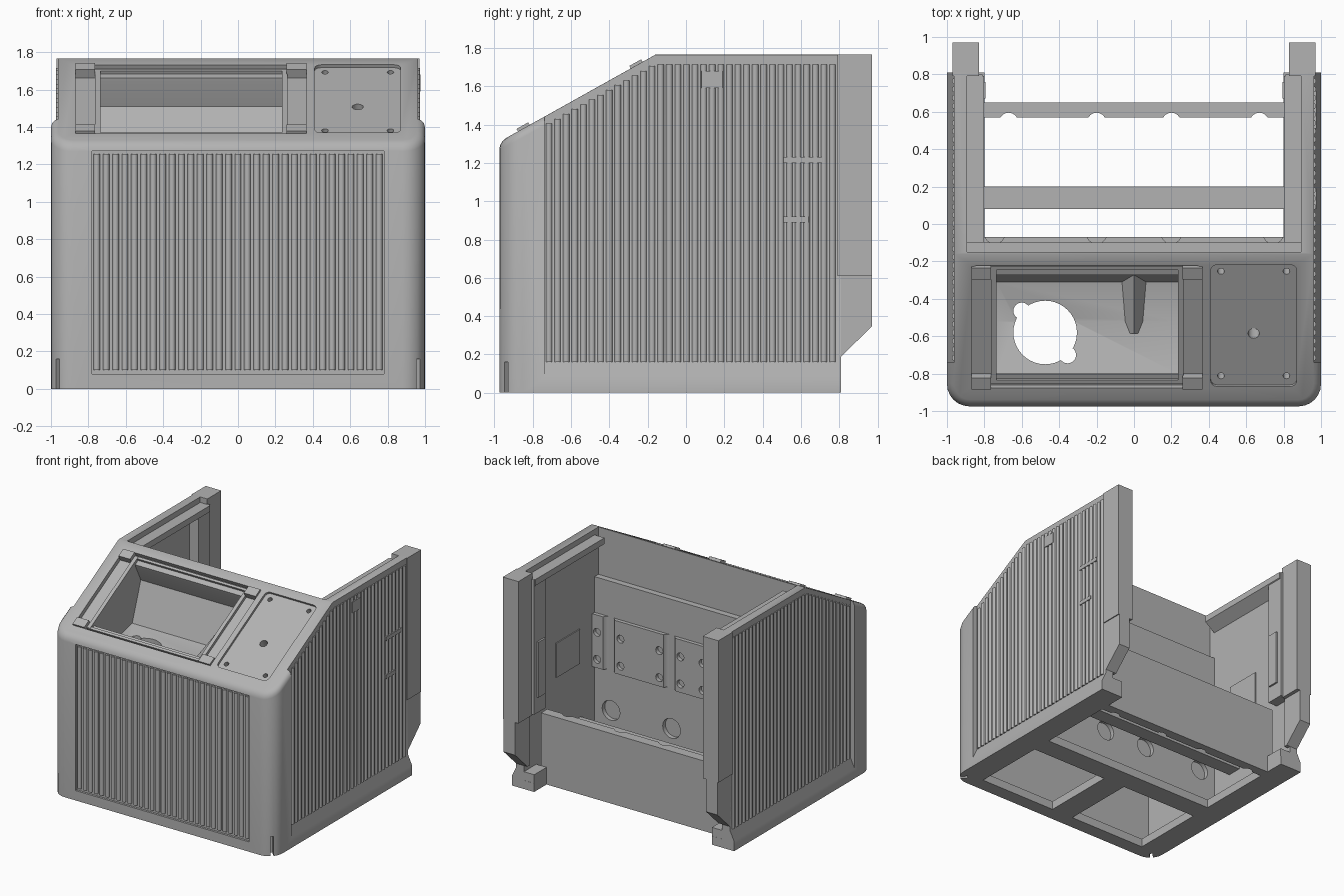
import bpy, bmesh, math
from mathutils import Matrix

cube = bpy.data.objects.get("Cube")
if cube:
    bpy.data.objects.remove(cube, do_unlink=True)

grey = bpy.data.materials.new("plain_grey")
grey.use_nodes = True
COLOUR = (0.45, 0.45, 0.45, 1)
grey.diffuse_color = COLOUR
grey.node_tree.nodes["Principled BSDF"].inputs["Base Color"].default_value = COLOUR

TILT = math.atan2(0.455, 0.815)
SLOPE = Matrix.Translation((0, -0.5675, 1.5375)) @ Matrix.Rotation(TILT, 4, 'X')


def roof(y):
    """Height of the outer top surface at depth y."""
    return min(1.765, 1.31 + (y + 0.975) * math.tan(TILT))


def finish(name, bm):
    bmesh.ops.recalc_face_normals(bm, faces=bm.faces)
    mesh = bpy.data.meshes.new(name)
    bm.to_mesh(mesh)
    bm.free()
    mesh.materials.append(grey)
    ob = bpy.data.objects.new(name, mesh)
    bpy.context.collection.objects.link(ob)
    return ob


def prism_mesh(pts, lo, hi, axis='x'):
    bm = bmesh.new()
    place = (lambda p, t: (t, p[0], p[1])) if axis == 'x' else (lambda p, t: (p[0], t, p[1]))
    ends = [[bm.verts.new(place(p, t)) for p in pts] for t in (lo, hi)]
    bm.faces.new(ends[0])
    bm.faces.new(ends[1][::-1])
    for i in range(len(pts)):
        j = (i + 1) % len(pts)
        bm.faces.new((ends[0][i], ends[0][j], ends[1][j], ends[1][i]))
    bmesh.ops.recalc_face_normals(bm, faces=bm.faces)
    return bm


def prism(name, pts, lo, hi, axis='x'):
    return finish(name, prism_mesh(pts, lo, hi, axis))


def box(name, x, y, z, frame=None, corner=0):
    bm = prism_mesh([(y[0], z[0]), (y[1], z[0]), (y[1], z[1]), (y[0], z[1])], *x)
    if corner:
        edges = [e for e in bm.edges if abs((e.verts[0].co - e.verts[1].co).z) > 1e-4]
        bmesh.ops.bevel(bm, geom=edges, offset=corner, segments=4, profile=0.5, affect='EDGES')
    if frame:
        bm.transform(frame)
    return finish(name, bm)


def rod(name, centre, r, depth, frame=None, axis='z', sides=24):
    bm = bmesh.new()
    m = Matrix.Translation(centre)
    if axis == 'y':
        m = m @ Matrix.Rotation(math.pi / 2, 4, 'X')
    bmesh.ops.create_cone(bm, cap_ends=True, segments=sides, radius1=r, radius2=r,
                          depth=depth, matrix=(frame or Matrix()) @ m)
    return finish(name, bm)


def combine(target, tools, op='DIFFERENCE'):
    for tool in tools:
        tool.hide_render = True
        mod = target.modifiers.new("combine", 'BOOLEAN')
        mod.operation, mod.object, mod.solver = op, tool, 'EXACT'
        bpy.context.view_layer.objects.active = target
        bpy.ops.object.modifier_apply(modifier=mod.name)
        bpy.data.objects.remove(tool, do_unlink=True)


def rear_scallops():
    return [rod("scallop", (x, 0.545, 0.3), 0.05, 1) for x in (-0.67, -0.2, 0.2, 0.67)]


# Outer body: side profile with rounded front columns and softened top rim
bm = prism_mesh([(-0.975, 0), (0.81, 0), (0.81, 1.765), (-0.16, 1.765), (-0.975, 1.31)], -1, 1)
front = [e for e in bm.edges if all(v.co.y < -0.97 for v in e.verts)
         and abs(e.verts[0].co.x - e.verts[1].co.x) < 0.01]
bmesh.ops.bevel(bm, geom=front, offset=0.12, segments=6, profile=0.5, affect='EDGES')
bm.normal_update()
rim = [e for e in bm.edges if all(v.co.z > roof(v.co.y) - 0.005 for v in e.verts)
       and any(abs(f.normal.z) < 0.1 and f.normal.y < 0.5 for f in e.link_faces)
       and any(f.normal.z > 0.5 for f in e.link_faces)]
bmesh.ops.bevel(bm, geom=rim, offset=0.04, segments=3, profile=0.5, affect='EDGES')
body = finish("body_shell", bm)

# Hollow interior, floor openings and recessed rib panels
cuts = [prism("cavity", [(-0.89, 0.07), (-0.89, 1.23), (-0.27, 1.575), (-0.2, 1.35),
                         (-0.15, 1.35), (-0.15, 2), (1, 2), (1, 0.07)], -0.893, 0.893),
        box("rear_gap", (-0.8, 0.8), (0.65, 1), (-1, 1)),
        box("floor_gap", (-0.8, 0.8), (-0.07, 0.57), (-1, 1)),
        box("front_recess", (-0.78, 0.78), (-1.1, -0.958), (0.08, 1.27))]
cuts += rear_scallops()
for s in (-1, 1):
    cuts.append(box("front_floor_gap", sorted((0.1 * s, 0.8 * s)), (-0.86, -0.24), (-1, 0.2)))
    cuts.append(prism("side_recess", [(s * 0.962, 0.16), (s * 0.962, 2), (s * 1.1, 2),
                                      (s * 1.1, -0.13)], -0.74, 1, 'y'))
    turn = Matrix.Translation((s * 0.965, -0.94, 0)) @ Matrix.Rotation(s * math.pi / 4, 4, 'Z')
    cuts.append(box("corner_slit", (-0.012, 0.012), (-0.06, 0.06), (-0.1, 0.16), turn))
combine(body, cuts)

# Window tray hanging below the sloped panel
tray = prism("tray", [(-0.86, 1.3), (-0.86, 1.14), (-0.5, 1.1), (-0.27, 1.15), (-0.16, 1.5),
                      (-0.2, 1.69)], -0.78, 0.285)
combine(body, [tray], 'UNION')
cuts = [box("screen_recess", (-0.87, 0.365), (-0.355, 0.395), (-0.035, 0.2), SLOPE, 0.03),
        prism("tray_inside", [(-0.82, 1.52), (-0.8, 1.36), (-0.8, 1.2), (-0.52, 1.15),
                              (-0.31, 1.2), (-0.2, 1.51), (-0.265, 1.64), (-0.31, 1.76)],
              -0.735, 0.235),
        rod("round_hole", (-0.475, -0.58, 1.2), 0.17, 0.9, sides=40),
        rod("ear_a", (-0.6, -0.465, 1.2), 0.045, 0.9),
        rod("ear_b", (-0.355, -0.7, 1.2), 0.045, 0.9),
        box("control_recess", (0.41, 0.87), (-0.345, 0.4), (-0.018, 0.2), SLOPE, 0.035),
        rod("control_hole", (0.64, -0.03, 0), 0.03, 0.3, SLOPE)]
for x in (0.465, 0.815):
    for v in (-0.29, 0.35):
        cuts.append(rod("screw_hole", (x, v, 0), 0.018, 0.16, SLOPE, sides=16))
combine(body, cuts)

# Screen clips and the rails between them
for x in ((-0.87, -0.765), (0.26, 0.365)):
    for v in ((-0.355, -0.285), (0.32, 0.39)):
        box("screen_clip", x, v, (-0.04, 0.015), SLOPE)
for x in ((-0.765, -0.735), (0.235, 0.265)):
    box("screen_side_rail", x, (-0.33, 0.37), (-0.05, -0.012), SLOPE)
for v in ((-0.335, -0.315), (0.36, 0.38)):
    box("screen_cross_rail", (-0.765, 0.26), v, (-0.04, -0.015), SLOPE)

# Ridged wedge running from the tray through to the partition
bm = bmesh.new()
for w, y, low, high in ((0.045, -0.585, 1.13, 1.19), (0.115, -0.1, 1.2, 1.37)):
    for x, z in ((-w, low), (w, low), (0, high)):
        bm.verts.new((x, y, z))
bmesh.ops.convex_hull(bm, input=bm.verts)
finish("tray_wedge", bm)


# Rounded ribs on the front and both sides
def ribs(name, spots):
    bm = bmesh.new()
    for x, y, low, high in spots:
        bmesh.ops.create_cone(bm, cap_ends=True, segments=10, radius1=0.018, radius2=0.018,
                              depth=high - low, matrix=Matrix.Translation((x, y, (low + high) / 2)))
    finish(name, bm)


ribs("front_ribs", [(-0.755 + i * 1.51 / 30, -0.957, 0.1, 1.255) for i in range(31)])
depths = [-0.715 + i * 1.48 / 33 for i in range(34)]
for side, s in (("left", 1), ("right", -1)):
    ribs(side + "_ribs", [(s * 0.956, y, 0.16, roof(y) - 0.05) for y in depths])

# Flush pads and bars on the left side
box("side_button", (0.95, 0.976), (0.08, 0.19), (1.59, 1.68))
box("side_bar_long", (0.95, 0.976), (0.51, 0.71), (1.2, 1.23))
box("side_bar_short", (0.95, 0.976), (0.51, 0.64), (0.89, 0.92))

# Rear posts with tapered feet, and inner wall fittings
for side, s in (("left", 1), ("right", -1)):
    def span(a, b):
        return sorted((s * a, s * b))
    box(side + "_rear_post", span(0.83, 0.97), (0.79, 0.97), (0.61, 1.765))
    prism(side + "_post_foot", [(0.78, 0.61), (0.97, 0.61), (0.97, 0.345), (0.81, 0.19), (0.78, 0.19)],
          *span(0.86, 0.962))
    box(side + "_post_collar", span(0.81, 0.95), (0.65, 0.8), (0.62, 1.72))
    box(side + "_corner_foot", span(0.8, 0.96), (0.65, 0.809), (0.002, 0.14))
    prism(side + "_top_ledge", [(s * 0.9, 1.6), (s * 0.803, 1.67), (s * 0.803, 1.72), (s * 0.9, 1.72)],
          -0.1, 0.79, 'y')
    box(side + "_post_bracket", span(0.795, 0.83), (0.67, 0.76), (0.75, 1.2))
    box(side + "_inner_plate", span(0.885, 0.9), (0.1, 0.4), (0.75, 1.03))

# Rear panel and low cross bar
combine(box("rear_panel", (-0.85, 0.85), (0.57, 0.65), (0, 0.57)), rear_scallops())
box("low_cross_bar", (-0.9, 0.9), (0.08, 0.2), (0.26, 0.31))

# Partition with large holes below a screwed mounting plate
wall = box("partition", (-0.9, 0.9), (-0.15, -0.1), (0.03, 1.38))
TROUGHS = (-0.745, -0.2, 0.2, 0.745)
combine(wall, [rod("large_hole", (x, -0.1, 0.33), 0.08, 0.07, axis='y') for x in TROUGHS])

plate = box("mounting_plate", (-0.9, 0.9), (-0.11, -0.07), (0.66, 1.09))
cuts = [rod("trough", (x, -0.05, 0.9), 0.055, 1) for x in TROUGHS]
for x in (0.1, 0.29, 0.64, 0.85):
    for z in (0.73, 0.95):
        cuts += [rod("small_hole", (s * x, -0.07, z), 0.032, 0.06, axis='y', sides=16) for s in (-1, 1)]
combine(plate, cuts)

# Smooth the round parts while keeping edges sharp
bpy.ops.object.select_all(action='DESELECT')
for ob in bpy.context.collection.objects:
    if ob.type == 'MESH' and grey.name in ob.data.materials:
        ob.select_set(True)
        bpy.context.view_layer.objects.active = ob
bpy.ops.object.shade_smooth_by_angle(angle=math.radians(40))
